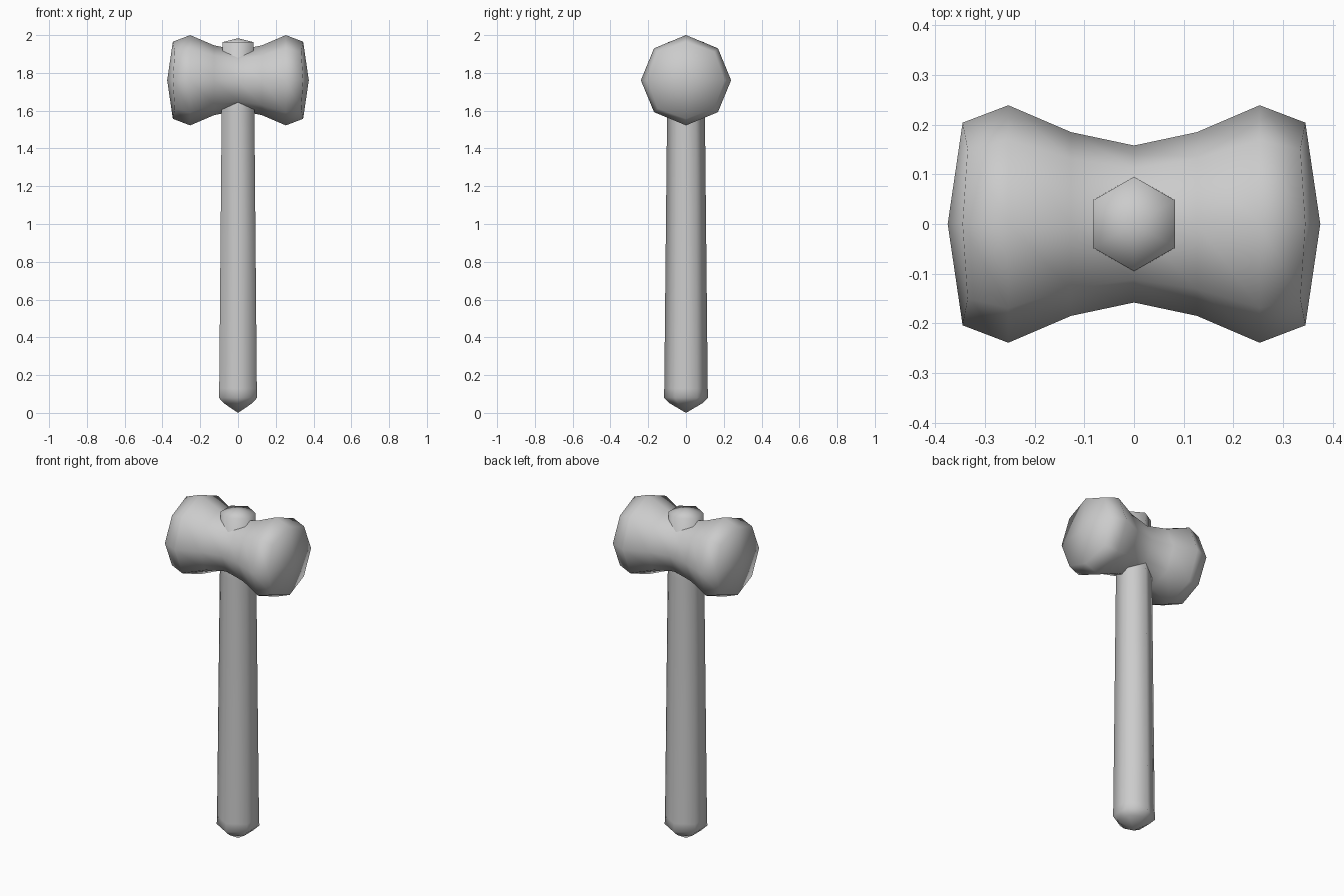
import bpy, bmesh
from math import cos, sin, pi
from mathutils import Vector

if "Cube" in bpy.data.objects:
    bpy.data.objects.remove(bpy.data.objects["Cube"])


def lathe(name, profile, sides, place):
    """Loft rings of (height, radius, odd_height, odd_radius), closing both ends at a point.
    place maps (height, a, b) to model space."""
    bm = bmesh.new()
    rings = []
    for h, r, h_odd, r_odd in profile:
        if r == 0:
            rings.append([bm.verts.new(place(h, 0, 0))])
            continue
        ring = []
        for i in range(sides):
            hh, rr = (h_odd, r_odd) if i % 2 else (h, r)
            t = 2 * pi * i / sides
            ring.append(bm.verts.new(place(hh, rr * cos(t), rr * sin(t))))
        rings.append(ring)
    for lo, hi in zip(rings, rings[1:]):
        for i in range(sides):
            j = (i + 1) % sides
            corners = [lo[i % len(lo)], lo[j % len(lo)], hi[j % len(hi)], hi[i % len(hi)]]
            bm.faces.new(list(dict.fromkeys(corners)))
    bmesh.ops.recalc_face_normals(bm, faces=bm.faces)
    for f in bm.faces:
        f.smooth = True
    me = bpy.data.meshes.new(name)
    bm.to_mesh(me)
    bm.free()
    ob = bpy.data.objects.new(name, me)
    bpy.context.collection.objects.link(ob)
    return ob


def even(h, r):
    return (h, r, h, r)


# Handle: six-sided tapered shaft, rounded butt, passing through the head
handle_profile = [even(0, 0), even(0.05, 0.085), even(0.08, 0.117), even(0.13, 0.115),
                  even(1.6, 0.1), even(1.963, 0.095), even(1.983, 0)]
lathe("handle", handle_profile, 6, lambda h, a, b: Vector((b, a, h)))

# Head: eight-sided waisted barrel with slightly domed striking faces
half = [even(0.127, 0.185), even(0.253, 0.239),
        (0.345, 0.204, 0.335, 0.212), even(0.375, 0)]
mirrored = [(-h, r, -ho, ro) for h, r, ho, ro in reversed(half)]
lathe("hammer_head", mirrored + [even(0, 0.158)] + half, 8,
      lambda h, a, b: Vector((h, a, 1.761 + b)))
